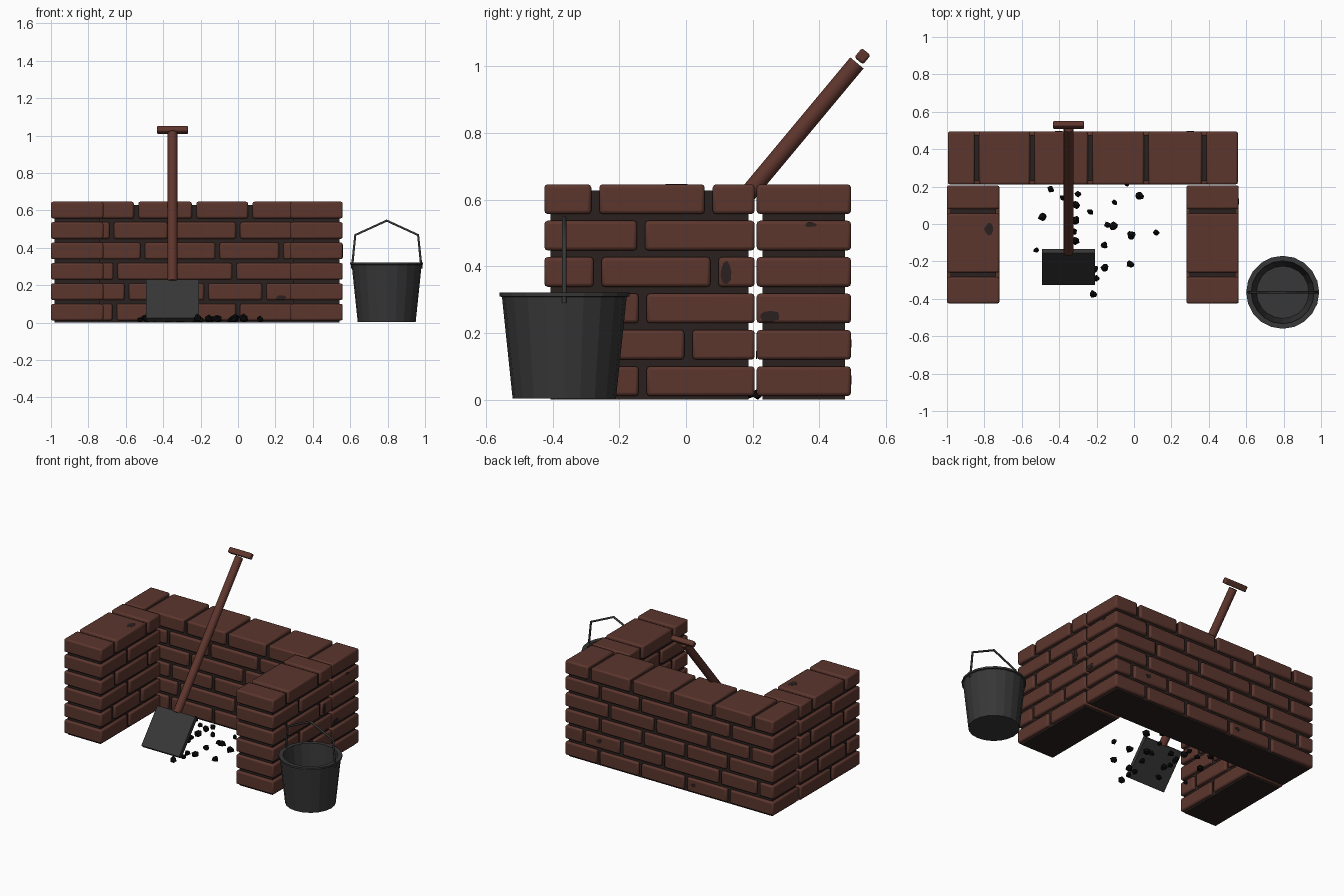
import bpy, bmesh, math, random
from mathutils import Vector, Matrix

random.seed(4)
if "Cube" in bpy.data.objects:
    bpy.data.objects.remove(bpy.data.objects["Cube"], do_unlink=True)


def material(name, rgb):
    m = bpy.data.materials.new(name)
    m.use_nodes = True
    m.diffuse_color = (*rgb, 1)
    m.node_tree.nodes["Principled BSDF"].inputs["Base Color"].default_value = (*rgb, 1)
    return m


BRICK = material("brick red", (0.107, 0.037, 0.027))
MORTAR = material("dark mortar", (0.024, 0.015, 0.013))
STEEL = material("dark steel", (0.038, 0.038, 0.038))
WOOD = material("red brown wood", (0.112, 0.036, 0.026))
COAL = material("coal black", (0.003, 0.003, 0.003))


def finish(name, bm, mat, bevel=0, smooth=True):
    bmesh.ops.recalc_face_normals(bm, faces=bm.faces)
    me = bpy.data.meshes.new(name)
    bm.to_mesh(me)
    bm.free()
    me.materials.append(mat)
    ob = bpy.data.objects.new(name, me)
    bpy.context.collection.objects.link(ob)
    if bevel:
        mod = ob.modifiers.new("rounded edges", 'BEVEL')
        mod.width = bevel
        mod.segments = 2
    if smooth:
        bpy.ops.object.select_all(action='DESELECT')
        ob.select_set(True)
        bpy.context.view_layer.objects.active = ob
        bpy.ops.object.shade_smooth_by_angle(angle=math.radians(35))
    return ob


def add_box(bm, lo, hi):
    lo, hi = Vector(lo), Vector(hi)
    size = Matrix.Diagonal((*(hi - lo), 1))
    bmesh.ops.create_cube(bm, size=1, matrix=Matrix.Translation((lo + hi) / 2) @ size)


# Brick walls: courses of full-depth bricks around an inset mortar core
PITCH, BRICK_H, GAP, INSET = 0.1092, 0.089, 0.024, 0.018


def wall(name, lo, hi, axis, courses):
    bm = bmesh.new()
    for row, joints in enumerate(courses):
        z = 0.011 + row * PITCH
        ends = [lo[axis] - GAP / 2, *joints, hi[axis] + GAP / 2]
        for a, b in zip(ends, ends[1:]):
            p, q = [*lo, z], [*hi, z + BRICK_H]
            p[axis], q[axis] = a + GAP / 2, b - GAP / 2
            add_box(bm, p, q)
    finish(name + "_bricks", bm, BRICK, 0.01)
    bm = bmesh.new()
    add_box(bm, (lo[0] + INSET, lo[1] + INSET, 0), (hi[0] - INSET, hi[1] - INSET, 0.628))
    finish(name + "_mortar", bm, MORTAR, smooth=False)


back_courses = [
    (-0.66, -0.34, 0.0, 0.31),
    (-0.88, -0.595, -0.17, 0.14, 0.42),
    (-0.655, -0.34, -0.02, 0.3),
    (-0.82, -0.51, -0.11, 0.23),
    (-0.675, -0.365, 0.0, 0.3),
    (-0.84, -0.545, -0.235, 0.065, 0.375),
]
side_courses = [(-0.13,), (-0.29, 0.007), (-0.13,), (-0.265, 0.085), (-0.135,), (-0.272, 0.068)]
wall("back_wall", (-0.995, 0.212), (0.555, 0.495), 0, back_courses)
wall("right_wall", (-1.0, -0.425), (-0.72, 0.206), 1, side_courses)
wall("left_wall", (0.28, -0.425), (0.56, 0.206), 1, side_courses)


# Chipped spots: thin ragged plates lying on the brick faces
def chip(index, centre, normal, w, h):
    bm = bmesh.new()
    verts = []
    for i in range(9):
        a = i * math.tau / 9
        r = random.uniform(0.7, 1.1)
        verts.append(bm.verts.new((w * r * math.cos(a), h * r * math.sin(a), 0)))
    face = bm.faces.new(verts)
    ext = bmesh.ops.extrude_face_region(bm, geom=[face])
    top = [g for g in ext["geom"] if isinstance(g, bmesh.types.BMVert)]
    bmesh.ops.translate(bm, verts=top, vec=(0, 0, 0.003))
    turn = Vector(normal).to_track_quat('Z', 'Y').to_matrix().to_4x4()
    bm.transform(Matrix.Translation(centre) @ turn)
    finish(f"brick_chip_{index}", bm, MORTAR, smooth=False)


chips = [
    ((0.559, 0.12, 0.385), (1, 0, 0), 0.02, 0.038),
    ((0.554, 0.25, 0.252), (1, 0, 0), 0.037, 0.018),
    ((0.554, 0.375, 0.525), (1, 0, 0), 0.018, 0.008),
    ((0.23, 0.213, 0.135), (0, -1, 0), 0.03, 0.014),
    ((-0.775, -0.025, 0.644), (0, 0, 1), 0.025, 0.035),
    ((0.3, 0.494, 0.17), (0, 1, 0), 0.022, 0.016),
    ((-0.4, 0.494, 0.06), (0, 1, 0), 0.02, 0.015),
]
for i, spec in enumerate(chips):
    chip(i + 1, *spec)


# Shovel, built upright along local z and leaned back against the wall
along = Vector((0, 0.64, 0.768)).normalized()
lean = Matrix.Translation((-0.35, -0.15, 0.215)) @ Matrix.Rotation(-math.atan2(along.y, along.z), 4, 'X')
HANDLE = 1.035


def shovel_part(name, bm, mat, bevel):
    bm.transform(lean)
    finish(name, bm, mat, bevel)


bm = bmesh.new()
bmesh.ops.create_cone(bm, cap_ends=True, segments=16, radius1=0.026, radius2=0.026,
                      depth=HANDLE, matrix=Matrix.Translation((0, 0, HANDLE / 2)))
shovel_part("shovel_handle", bm, WOOD, 0)
bm = bmesh.new()
add_box(bm, (-0.083, -0.017, HANDLE + 0.008), (0.083, 0.017, HANDLE + 0.044))
shovel_part("shovel_grip", bm, WOOD, 0.007)
bm = bmesh.new()
add_box(bm, (-0.142, -0.015, -0.26), (0.142, 0.015, 0.008))
shovel_part("shovel_blade", bm, STEEL, 0.002)

# Bucket: hollow lathed pail with a thick rim
pail_at = Matrix.Translation((0.795, -0.365, 0))
profile = [(0, 0.003), (0.155, 0.003), (0.187, 0.308), (0.195, 0.31), (0.195, 0.322),
           (0.168, 0.322), (0.14, 0.02), (0, 0.02)]
bm = bmesh.new()
pts = [bm.verts.new((r, 0, z)) for r, z in profile]
edges = [bm.edges.new(pair) for pair in zip(pts, pts[1:])]
bmesh.ops.spin(bm, geom=pts + edges, axis=(0, 0, 1), cent=(0, 0, 0),
               angle=math.tau, steps=20, use_merge=True)
bmesh.ops.remove_doubles(bm, verts=bm.verts, dist=0.0005)
bm.transform(pail_at)
finish("bucket", bm, STEEL, smooth=False)

# Bent wire bail
curve = bpy.data.curves.new("bucket_bail", 'CURVE')
curve.dimensions = '3D'
curve.bevel_depth = 0.007
curve.bevel_resolution = 1
curve.use_fill_caps = True
half = [(0.186, 0.29), (0.168, 0.468)]
bail = [(-x, z) for x, z in half] + [(0, 0.545)] + [(x, z) for x, z in reversed(half)]
line = curve.splines.new('POLY')
line.points.add(len(bail) - 1)
for p, (x, z) in zip(line.points, bail):
    p.co = (x, 0, z, 1)
curve.materials.append(STEEL)
bail_ob = bpy.data.objects.new("bucket_bail", curve)
bail_ob.matrix_world = pail_at
bpy.context.collection.objects.link(bail_ob)

# Scattered coal lumps
spots = [(-0.445, 0.185), (-0.49, 0.035), (-0.52, -0.14), (-0.105, 0.115), (-0.14, -0.005),
         (-0.11, -0.01), (0.03, 0.15), (-0.04, 0.215), (-0.015, -0.06), (0.12, -0.045),
         (-0.16, -0.115), (-0.02, -0.215), (-0.155, -0.235), (-0.2, -0.29), (-0.22, -0.375),
         (-0.235, 0.065), (-0.31, 0.02), (-0.31, -0.09), (-0.31, 0.1), (-0.3, 0.16),
         (-0.38, 0.14), (-0.32, -0.04), (-0.36, -0.2), (-0.21, -0.24)]
bm = bmesh.new()
for x, y in spots:
    r = random.uniform(0.017, 0.026)
    spin = Matrix.Rotation(random.uniform(0, math.tau), 4, 'Z')
    lump = bmesh.ops.create_icosphere(bm, subdivisions=1, radius=r,
                                      matrix=Matrix.Translation((x, y, r * 0.85)) @ spin)
    for v in lump["verts"]:
        c = Vector((x, y, r * 0.85))
        v.co = c + (v.co - c) * random.uniform(0.7, 1.15)
        v.co.z = max(v.co.z, 0)
finish("coal_lumps", bm, COAL, smooth=False)
